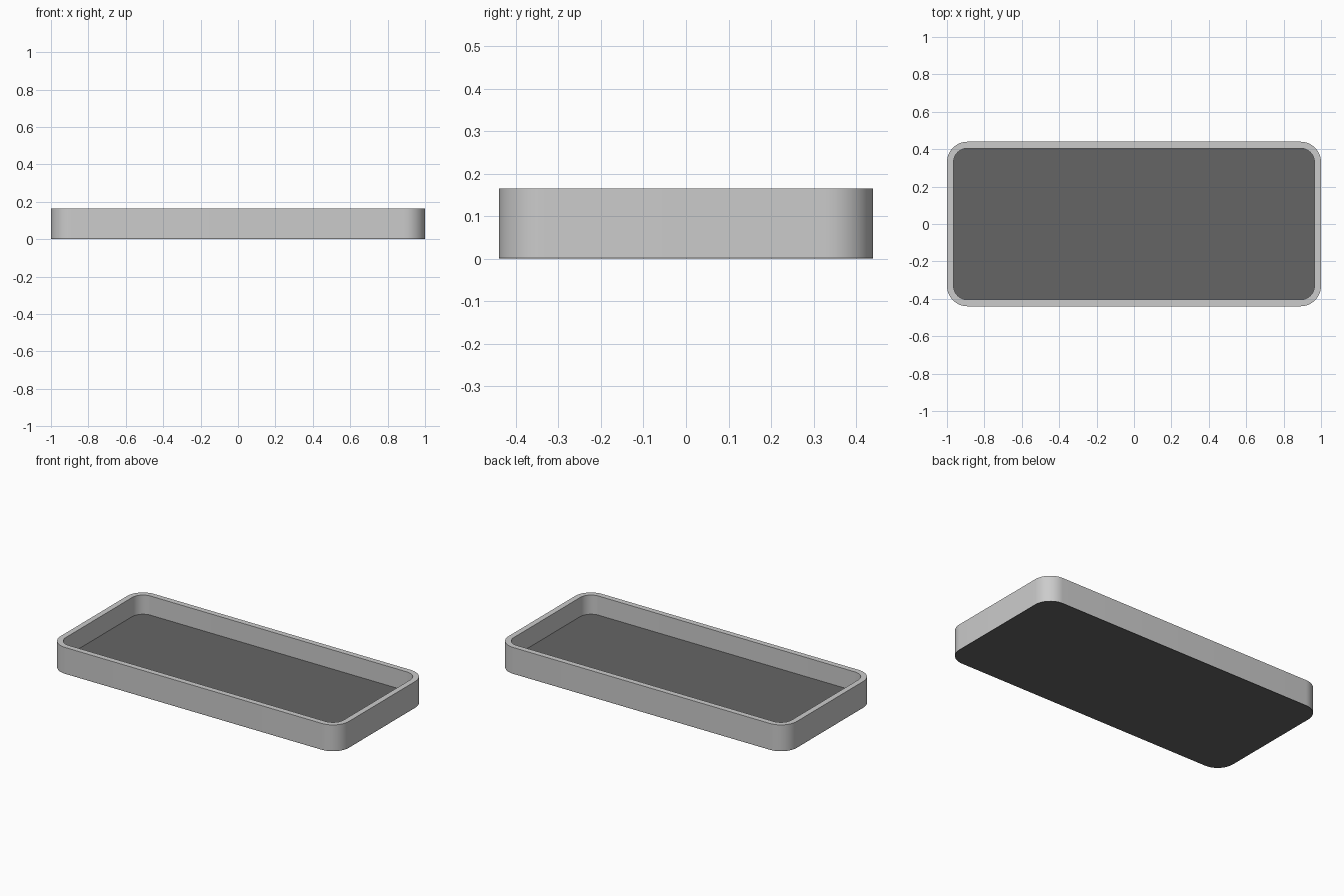
import bpy, bmesh, math

if "Cube" in bpy.data.objects:
    bpy.data.objects.remove(bpy.data.objects["Cube"])

HX, HY, H = 1.0, 0.44, 0.165   # half sizes and height
WALL, R, FLOOR = 0.035, 0.11, 0.045
SEG = 12


def outline(inset):
    """Rounded rectangle, counter-clockwise."""
    r = R - inset
    pts = []
    for i, (sx, sy) in enumerate([(1, 1), (-1, 1), (-1, -1), (1, -1)]):
        for k in range(SEG + 1):
            a = math.pi / 2 * (i + k / SEG)
            pts.append((sx * (HX - R) + r * math.cos(a),
                        sy * (HY - R) + r * math.sin(a)))
    return pts


def build(name, rings, closed=False, color=None):
    """Skin a stack of (inset, z) rings; loop back to the start or cap the ends."""
    bm = bmesh.new()
    loops = [[bm.verts.new((x, y, z)) for x, y in outline(i)] for i, z in rings]
    n = len(loops[0])
    pairs = list(zip(loops, loops[1:]))
    if closed:
        pairs.append((loops[-1], loops[0]))
    else:
        bm.faces.new(loops[0][::-1])
        bm.faces.new(loops[-1])
    for a, b in pairs:
        for k in range(n):
            j = (k + 1) % n
            bm.faces.new((a[k], a[j], b[j], b[k]))
    bmesh.ops.recalc_face_normals(bm, faces=bm.faces)
    mesh = bpy.data.meshes.new(name)
    bm.to_mesh(mesh)
    bm.free()
    ob = bpy.data.objects.new(name, mesh)
    bpy.context.collection.objects.link(ob)
    if color:
        mat = bpy.data.materials.new(name + "_dark")
        mat.diffuse_color = color
        mat.use_nodes = True
        mat.node_tree.nodes["Principled BSDF"].inputs["Base Color"].default_value = mat.diffuse_color
        mesh.materials.append(mat)
    bpy.ops.object.select_all(action='DESELECT')
    ob.select_set(True)
    bpy.context.view_layer.objects.active = ob
    bpy.ops.object.shade_smooth_by_angle(angle=math.radians(30))
    return ob


# Rounded rim wall
build("tray_wall", [(0, 0.003), (0, H), (WALL, H), (WALL, 0.003)], closed=True)

# Dark base: thin full-size underside stepping up to the raised floor
build("tray_base", [(0, 0), (0, 0.003), (WALL, 0.003), (WALL, FLOOR)],
      color=(0.13, 0.13, 0.13, 1))
